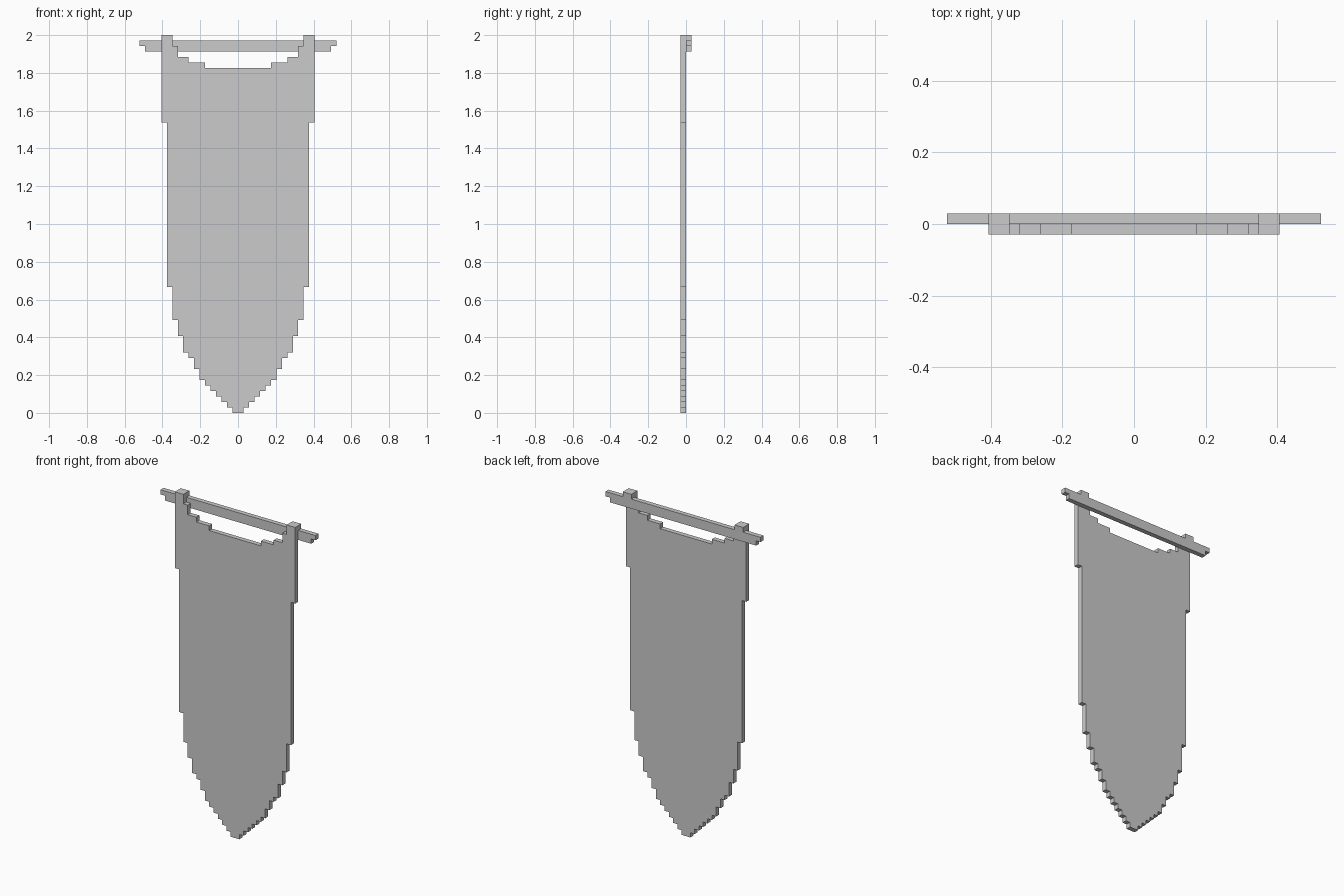
import bpy, bmesh

if "Cube" in bpy.data.objects:
    bpy.data.objects.remove(bpy.data.objects["Cube"])

V = 2 / 69  # one grid cell


def slab(name, outline, y0, y1):
    """Extrude an (x, z) outline given in cells from y0 to y1."""
    bm = bmesh.new()
    face = bm.faces.new([bm.verts.new((x * V, y0 * V, z * V)) for x, z in outline])
    ext = bmesh.ops.extrude_face_region(bm, geom=[face])
    for v in ext["geom"]:
        if isinstance(v, bmesh.types.BMVert):
            v.co.y = y1 * V
    bmesh.ops.recalc_face_normals(bm, faces=bm.faces)
    me = bpy.data.meshes.new(name)
    bm.to_mesh(me)
    bm.free()
    ob = bpy.data.objects.new(name, me)
    bpy.context.collection.objects.link(ob)
    return ob


def stairs(steps, z):
    """Right-hand stair profile: (half width, top height) per step."""
    pts = []
    for w, top in steps:
        pts += [(w, z), (w, top)]
        z = top
    return pts


def mirrored(pts):
    return pts + [(-x, z) for x, z in reversed(pts)]


# cloth: stepped outer edge running up to the straps, then the scooped neckline
edge = stairs([(1, 1), (2, 2), (3, 3), (4, 4), (5, 5), (6, 6), (7, 8), (8, 10),
               (9, 11), (10, 14), (11, 17), (12, 23), (13, 53), (14, 69)], 0)
neck = stairs([(6, 64), (9, 65), (11, 67), (12, 69)], 63)
slab("banner_cloth", mirrored(edge + neck[::-1]), -1, 0)

# hanging bar with notched ends
slab("hanging_bar", mirrored(stairs([(17, 67), (18, 68)], 66)), 0, 1)

# strap ends folded back over the bar
for side, s in (("left", -1), ("right", 1)):
    slab("strap_fold_" + side,
         [(12 * s, 68), (14 * s, 68), (14 * s, 69), (12 * s, 69)], 0, 1)
